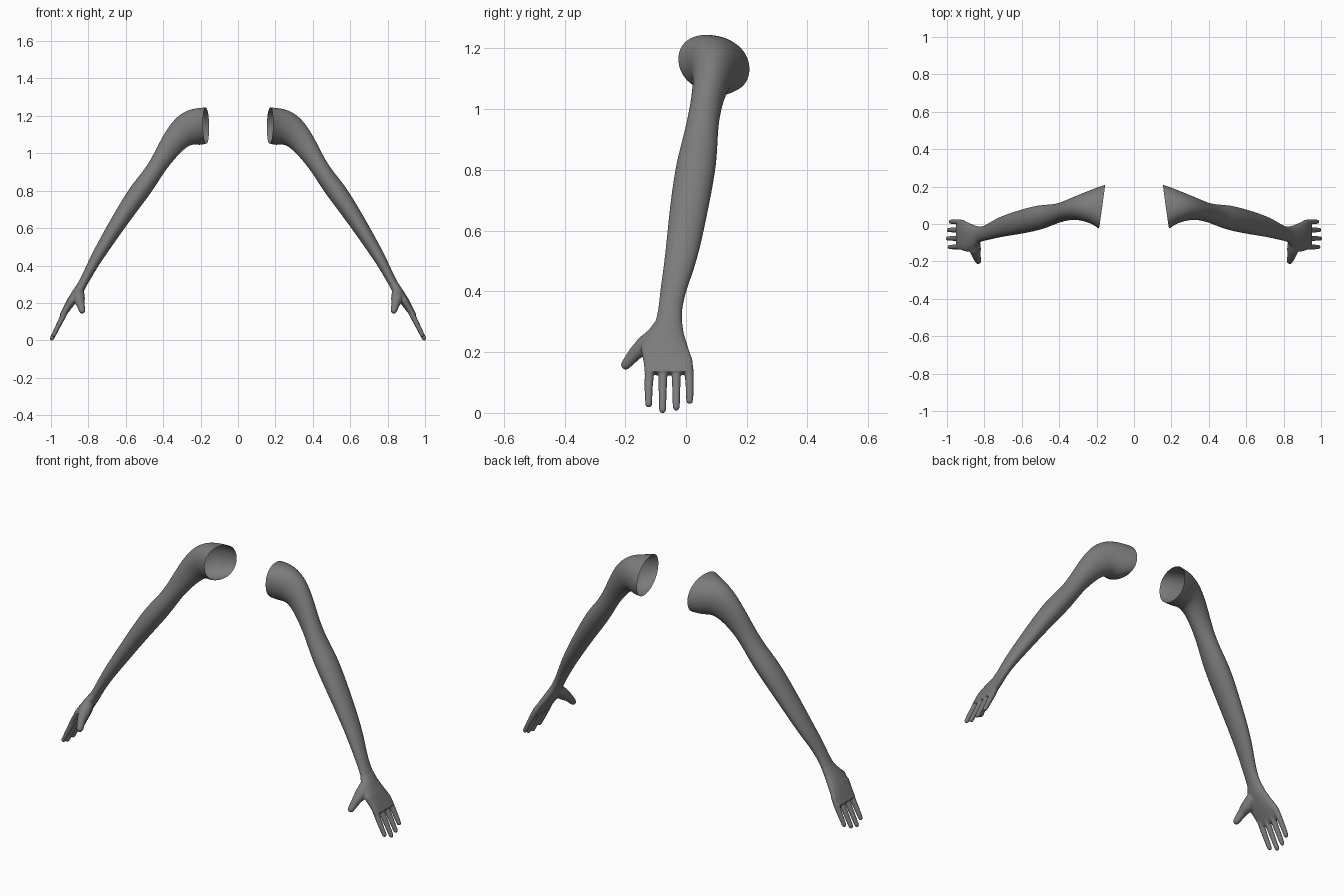
import bpy, bmesh, math
from mathutils import Vector

cube = bpy.data.objects.get("Cube")
if cube:
    bpy.data.objects.remove(cube)

skin = bpy.data.materials.new("grey_skin")
skin.use_nodes = True
GREY = (0.2, 0.2, 0.2, 1)
skin.diffuse_color = GREY
skin.node_tree.nodes["Principled BSDF"].inputs["Base Color"].default_value = GREY


def soft(value, power):
    return math.copysign(abs(value) ** power, value)


def oval(top, low, front, back, power=1.0, tilt=0.0, skew=0.0, sides=24):
    """Oval section between an outer and an inner (x, z) point; power below 1 squares it off."""
    mid_y, half_y = (front + back) / 2, (back - front) / 2
    a, b = Vector((top[0], mid_y, top[1])), Vector((low[0], mid_y, low[1]))
    mid, half = (a + b) / 2, (a - b) / 2
    ring = []
    for i in range(sides):
        t = math.tau * i / sides
        p = mid + half * soft(math.cos(t), power) + Vector((0, half_y * soft(math.sin(t), power), 0))
        p.x -= tilt * (p.y - mid_y)
        p.z -= skew * (p.y - mid_y)
        ring.append(p)
    return ring


def round_ring(centre, direction, radius, sides=16):
    u = direction.cross(Vector((0.86, 0, 0.5))).normalized()
    v = direction.cross(u).normalized()
    return [centre + radius * (u * math.cos(math.tau * i / sides) + v * math.sin(math.tau * i / sides))
            for i in range(sides)]


def loft(bm, rings, closed):
    loops = [[bm.verts.new(p) for p in ring] for ring in rings]
    for r, s in zip(loops, loops[1:]):
        for i in range(len(r)):
            j = (i + 1) % len(r)
            bm.faces.new((r[i], r[j], s[j], s[i]))
    if closed:
        bm.faces.new(loops[0])
        bm.faces.new(loops[-1])


def digit(bm, points, radii):
    """Closed tapering tube with a rounded tip."""
    pts = [Vector(p) for p in points]
    end = (pts[-1] - pts[-2]).normalized()
    rings = []
    for k, (p, r) in enumerate(zip(pts, radii)):
        rings.append(round_ring(p, pts[min(k + 1, len(pts) - 1)] - pts[max(k - 1, 0)], r))
    for a in (0.5, 1.0, 1.4):
        rings.append(round_ring(pts[-1] + end * radii[-1] * math.sin(a), end, radii[-1] * math.cos(a)))
    loft(bm, rings, True)


def finish(bm, name):
    bmesh.ops.recalc_face_normals(bm, faces=bm.faces)
    for f in bm.faces:
        f.smooth = True
    mesh = bpy.data.meshes.new(name)
    bm.to_mesh(mesh)
    bm.free()
    mesh.materials.append(skin)
    ob = bpy.data.objects.new(name, mesh)
    bpy.context.collection.objects.link(ob)
    return ob


# Arm sections from the open shoulder to the wrist:
# outer point, inner point, front, back, squareness, tilt, skew
ARM = [
    ((.17, 1.244), (.172, 1.053), -.026, .21, .93, .14, .14),
    ((.225, 1.242), (.205, 1.042), -.001, .193, .94, .08, .1),
    ((.285, 1.227), (.245, 1.05), .015, .169, 1, .02, .05),
    ((.348, 1.178), (.285, 1.025), .024, .147),
    ((.405, 1.09), (.325, .985), .018, .124),
    ((.448, 1.0), (.38, .92), .004, .107),
    ((.50, .91), (.425, .85), -.017, .104),
    ((.573, .83), (.475, .773), -.037, .099),
    ((.662, .68), (.58, .637), -.056, .071),
    ((.752, .52), (.687, .485), -.07, .038),
    ((.802, .42), (.75, .393), -.085, .001),
    ((.832, .352), (.785, .333), -.09, -.014),
    ((.853, .312), (.807, .295), -.1, -.013),
]
# Hand sections from inside the wrist to the knuckles
HAND = [
    ((.829, .35), (.787, .334), -.087, -.017),
    ARM[-1],
    ((.88, .272), (.829, .253), -.13, -.007, .95),
    ((.911, .222), (.865, .203), -.15, .008, .85),
    ((.935, .175), (.9, .158), -.14, .019, .68),
    ((.954, .137), (.927, .123), -.136, .022, .65),
]

# Arms, open at the shoulder
bm = bmesh.new()
loft(bm, [oval(*s) for s in ARM], False)
arms = finish(bm, "arms")
sub = arms.modifiers.new("Smooth surface", 'SUBSURF')
sub.levels = sub.render_levels = 2

# Hands: palm, four fingers and a thumb blended into one skin
bm = bmesh.new()
loft(bm, [oval(*s) for s in HAND], True)
for base_y, tip_y, tip_z in ((-.112, -.123, .019), (-.074, -.077, -.001), (-.034, -.032, .008), (0, .012, .031)):
    path = []
    for t in (0, .22, .4, .7, .95):
        z = .21 + (tip_z - .21) * t
        path.append((1.0 - .5 * z, base_y + (tip_y - base_y) * min(1, t * 2), z))
    digit(bm, path, (.009, .0165, .0155, .0135, .0118))
digit(bm, [(.855, -.07, .28), (.852, -.098, .255), (.85, -.135, .222), (.843, -.168, .195), (.833, -.198, .159)],
      (.015, .03, .032, .023, .017))
hands = finish(bm, "hands")
remesh = hands.modifiers.new("Blend", 'REMESH')
remesh.mode = 'VOXEL'
remesh.voxel_size = .004
remesh.use_smooth_shade = True
relax = hands.modifiers.new("Relax", 'SMOOTH')
relax.factor, relax.iterations = .5, 8

for ob in (arms, hands):
    ob.modifiers.new("Mirror", 'MIRROR').use_mirror_merge = False
